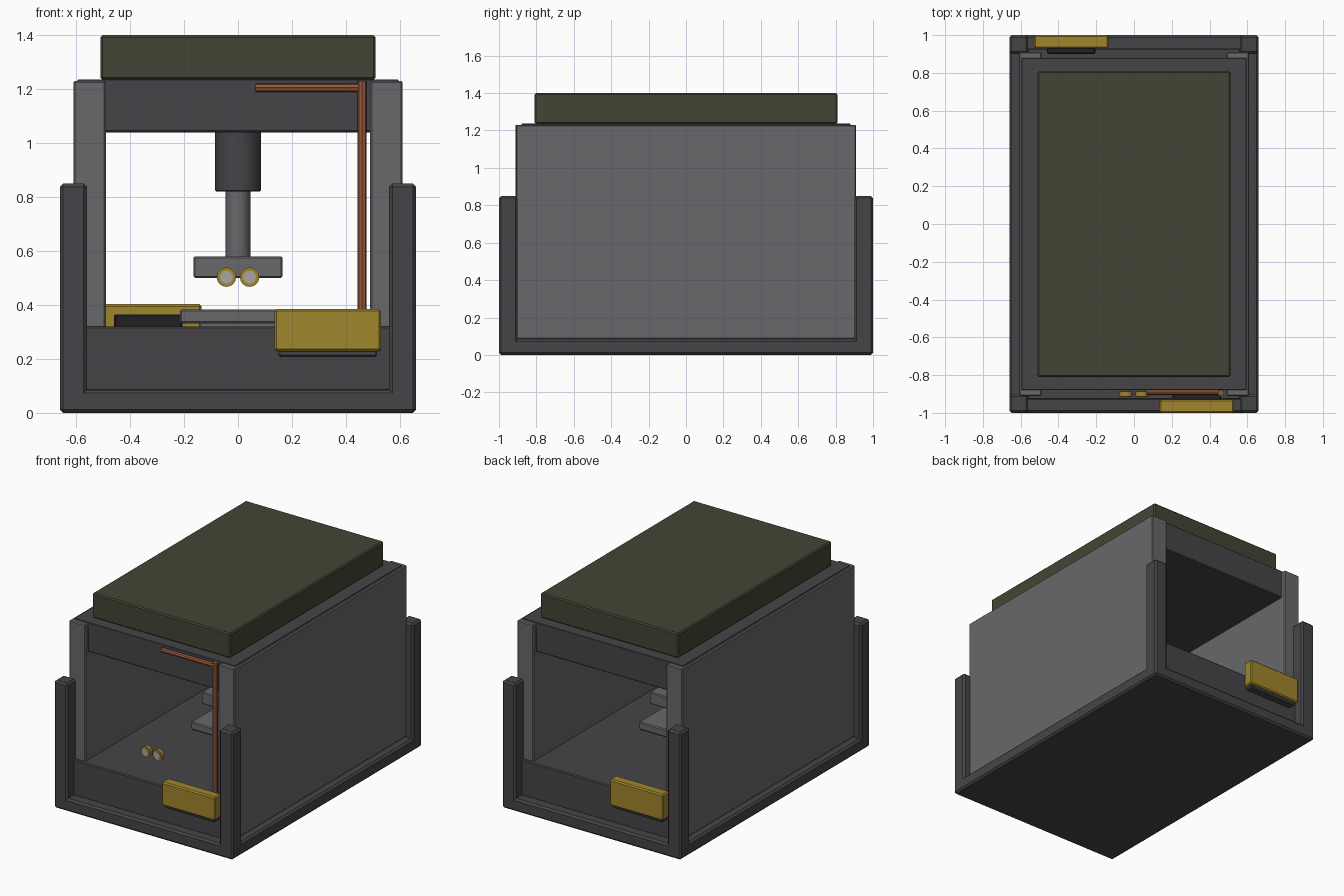
import bpy
from math import pi

if "Cube" in bpy.data.objects:
    bpy.data.objects.remove(bpy.data.objects["Cube"])


def mat(name, r, g, b):
    m = bpy.data.materials.new(name)
    m.diffuse_color = (r, g, b, 1)
    m.use_nodes = True
    m.node_tree.nodes["Principled BSDF"].inputs["Base Color"].default_value = m.diffuse_color
    return m


DARK = mat("dark_grey", 0.06, 0.06, 0.065)
LIGHT = mat("light_grey", 0.14, 0.14, 0.15)
BLACK = mat("black", 0.015, 0.015, 0.018)
OLIVE = mat("olive", 0.055, 0.06, 0.035)
YELLOW = mat("yellow", 0.35, 0.24, 0.025)
COPPER = mat("copper", 0.30, 0.10, 0.045)
GLASS = mat("lens", 0.40, 0.38, 0.35)


def finish(o, name, m, bev):
    o.name = name
    o.data.materials.append(m)
    if bev:
        b = o.modifiers.new("bevel", "BEVEL")
        b.width = bev
        b.segments = 1
    return o


def box(name, x, y, z, m, bev=0.006):
    """Box from (min, max) ranges."""
    bpy.ops.mesh.primitive_cube_add(size=1, location=[sum(r) / 2 for r in (x, y, z)])
    o = bpy.context.object
    o.scale = [r[1] - r[0] for r in (x, y, z)]
    bpy.ops.object.transform_apply(location=False, rotation=False, scale=True)
    return finish(o, name, m, bev)


def cyl(name, loc, r, depth, m, axis="z", sides=12, bev=0):
    rot = {"x": (0, pi / 2, 0), "y": (pi / 2, 0, 0), "z": (0, 0, 0)}[axis]
    bpy.ops.mesh.primitive_cylinder_add(vertices=sides, radius=r, depth=depth,
                                        location=loc, rotation=rot)
    o = finish(bpy.context.object, name, m, bev)
    bpy.ops.object.shade_smooth_by_angle(angle=0.6)
    return o


def span(s, a, b):
    return tuple(sorted((s * a, s * b)))


# Base tray and floor block
box("base_tray", (-.66, .66), (-1, 1), (0, .085), DARK, 0.012)
box("floor_block", (-.565, .565), (-.93, .93), (.08, .32), DARK)

# Corner posts
for sx in (-1, 1):
    for sy in (-1, 1):
        box("corner_post", span(sx, .56, .66), span(sy, .9, 1), (.005, .85), DARK, 0.012)

# Side walls and roof
for s in (-1, 1):
    box("side_wall", span(s, .49, .61), (-.91, .91), (.085, 1.23), LIGHT)
box("roof_block", (-.495, .495), (-.88, .88), (1.04, 1.234), DARK)
box("roof_cover", (-.595, .595), (-.88, .88), (1.2, 1.236), DARK, 0.003)
box("top_slab", (-.51, .51), (-.81, .81), (1.235, 1.4), OLIVE, 0.008)

# Hanging tool head inside the tunnel
cyl("upper_column", (0, 0, .935), .085, .23, DARK, bev=0.004)
cyl("lower_column", (0, 0, .70), .046, .27, LIGHT)
box("tool_head", (-.165, .165), (-.15, .15), (.5, .58), LIGHT)

# Work table on the floor
box("table_foot", (-.14, .14), (-.13, .13), (.31, .335), LIGHT, 0)
box("work_table", (-.215, .215), (-.19, .19), (.332, .383), LIGHT)

# Paired front lenses
for s in (-1, 1):
    cyl("lens_ring", (s * .043, -.9, .503), .036, .024, YELLOW, "y", 16)
    cyl("lens_glass", (s * .043, -.903, .503), .024, .026, GLASS, "y", 16)

# Yellow control boxes at opposite ends, with back housing and lower lip
for s, lift in ((1, 0), (-1, .018)):
    box("control_box", span(s, .135, .53), span(s, -1, -.93), (.228, .385 + lift), YELLOW, 0.008)
    box("control_housing", span(s, .205, .46), span(s, -.94, -.9), (.27, .365), BLACK)
    box("control_lip", span(s, .15, .515), span(s, -.985, -.93), (.208, .24), DARK)

# Copper pipe at the front opening
cyl("vertical_pipe", (.46, -.895, .775), .017, .91, COPPER, sides=8)
cyl("horizontal_pipe", (.265, -.89, 1.205), .016, .4, COPPER, "x", 8)
